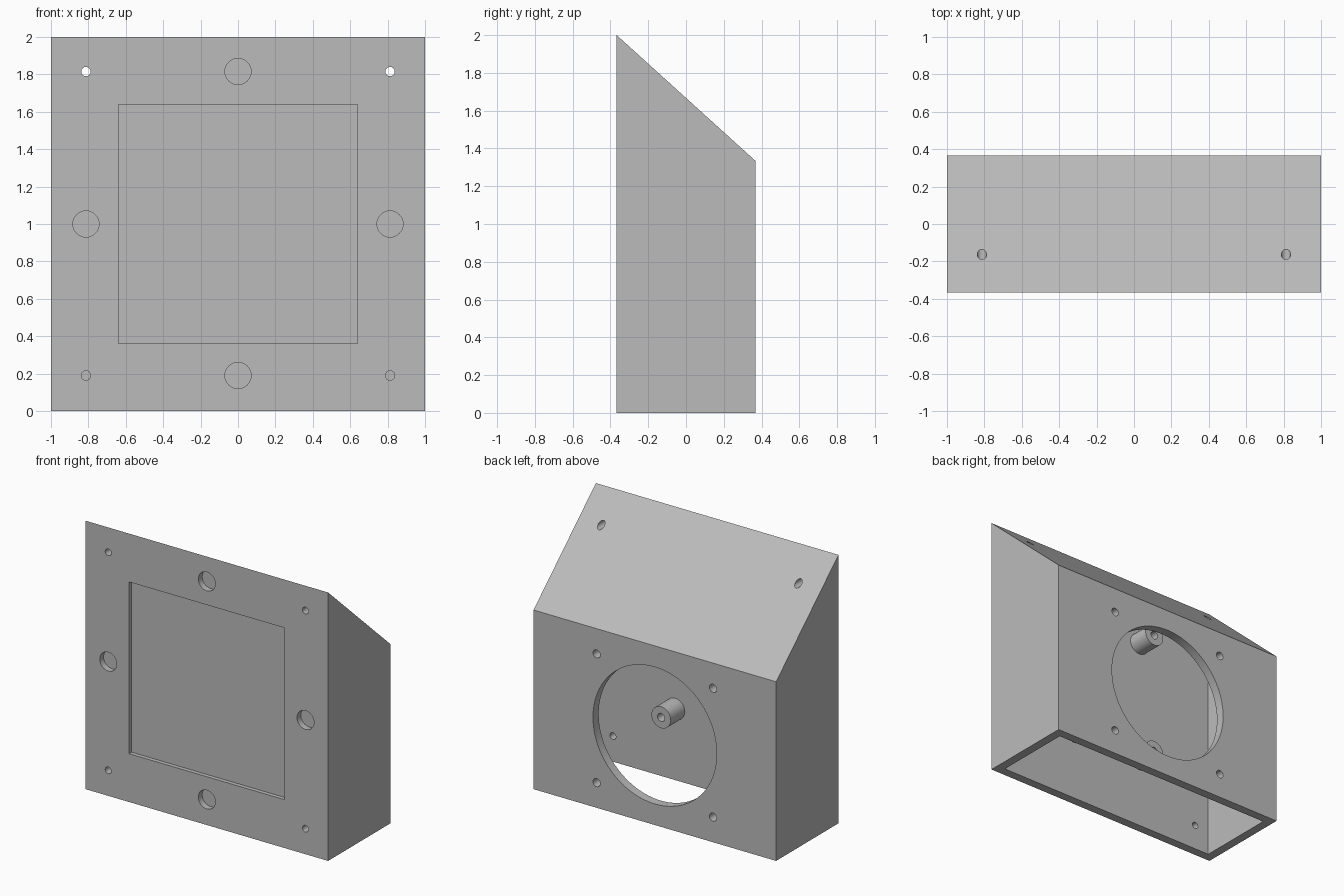
import bpy, bmesh, math
from mathutils import Matrix

cube = bpy.data.objects.get("Cube")
if cube:
    bpy.data.objects.remove(cube, do_unlink=True)

FRONT, BACK = -0.367, 0.367
WALL = 0.067
TOP, BACK_TOP = 2.0, 1.335

grey = bpy.data.materials.new("plain grey")
grey.use_nodes = True
colour = (0.5, 0.5, 0.5, 1)
grey.diffuse_color = colour
grey.node_tree.nodes["Principled BSDF"].inputs["Base Color"].default_value = colour


def add_object(name, bm):
    bmesh.ops.recalc_face_normals(bm, faces=bm.faces)
    mesh = bpy.data.meshes.new(name)
    bm.to_mesh(mesh)
    bm.free()
    mesh.materials.append(grey)
    obj = bpy.data.objects.new(name, mesh)
    bpy.context.collection.objects.link(obj)
    return obj


def prism(name, profile, half_width):
    """Side profile of (y, z) points extruded across x."""
    bm = bmesh.new()
    face = bm.faces.new([bm.verts.new((-half_width, y, z)) for y, z in profile])
    new = bmesh.ops.extrude_face_region(bm, geom=[face])["geom"]
    verts = [v for v in new if isinstance(v, bmesh.types.BMVert)]
    bmesh.ops.translate(bm, verts=verts, vec=(2 * half_width, 0, 0))
    return add_object(name, bm)


def rod(name, x, z, radius, y0, y1, sides=32):
    """Cylinder along y."""
    bm = bmesh.new()
    place = Matrix.Translation((x, (y0 + y1) / 2, z)) @ Matrix.Rotation(math.pi / 2, 4, 'X')
    bmesh.ops.create_cone(bm, cap_ends=True, segments=sides, radius1=radius,
                          radius2=radius, depth=y1 - y0, matrix=place)
    return add_object(name, bm)


def cut(target, cutters):
    """Subtract the cutters, bake the result and remove them."""
    for c in cutters:
        c.hide_render = True
        mod = target.modifiers.new("cut", 'BOOLEAN')
        mod.operation, mod.solver, mod.object = 'DIFFERENCE', 'EXACT', c
    graph = bpy.context.evaluated_depsgraph_get()
    mesh = bpy.data.meshes.new_from_object(target.evaluated_get(graph))
    target.modifiers.clear()
    target.data = mesh
    for c in cutters:
        bpy.data.objects.remove(c, do_unlink=True)


# Outer wedge-topped body
housing = prism("housing", [(FRONT, 0), (BACK, 0), (BACK, BACK_TOP), (FRONT, TOP)], 1)

# Cavity, open at the bottom, with an even wall under the slope
slope = (BACK_TOP - TOP) / (BACK - FRONT)
drop = WALL * math.hypot(1, slope)
yi, yo = FRONT + WALL, BACK - WALL
roof = lambda y: TOP + slope * (y - FRONT) - drop
cutters = [prism("cavity", [(yi, -0.1), (yo, -0.1), (yo, roof(yo)), (yi, roof(yi))], 1 - WALL)]

# Shallow square recess in the front
cutters.append(prism("recess", [(FRONT - 0.1, 0.36), (FRONT + 0.03, 0.36),
                                (FRONT + 0.03, 1.64), (FRONT - 0.1, 1.64)], 0.64))

# Blind round pockets at the middle of each side of the front
for x, z in [(0, 1.815), (0, 0.19), (-0.813, 1), (0.813, 1)]:
    cutters.append(rod("pocket", x, z, 0.07, FRONT - 0.1, FRONT + 0.045))

# Corner screw holes: the upper pair also pierces the sloped roof
for x in (-0.813, 0.813):
    cutters.append(rod("lower_hole", x, 0.19, 0.025, FRONT - 0.1, yi + 0.05, 24))
    cutters.append(rod("upper_hole", x, 1.815, 0.025, FRONT - 0.1, 0.2, 24))

# Round opening with four screw holes in the back
fan_z = 0.667
cutters.append(rod("opening", 0, fan_z, 0.51, 0.2, BACK + 0.1, 96))
for x in (-0.48, 0.48):
    for dz in (-0.48, 0.48):
        cutters.append(rod("back_hole", x, fan_z + dz, 0.03, 0.2, BACK + 0.1, 24))
cut(housing, cutters)
parts = [housing]

# Four hollow standoffs on the inside of the front wall
for x in (-0.3, 0.3):
    for z in (0.53, 1.47):
        post = rod("standoff", x, z, 0.08, yi - 0.005, yi + 0.165)
        cut(post, [rod("bore", x, z, 0.03, yi, yi + 0.3, 24)])
        parts.append(post)

# Smooth round walls, sharp edges
bpy.ops.object.select_all(action='DESELECT')
for p in parts:
    p.select_set(True)
bpy.context.view_layer.objects.active = housing
bpy.ops.object.shade_smooth_by_angle(angle=math.radians(30))
